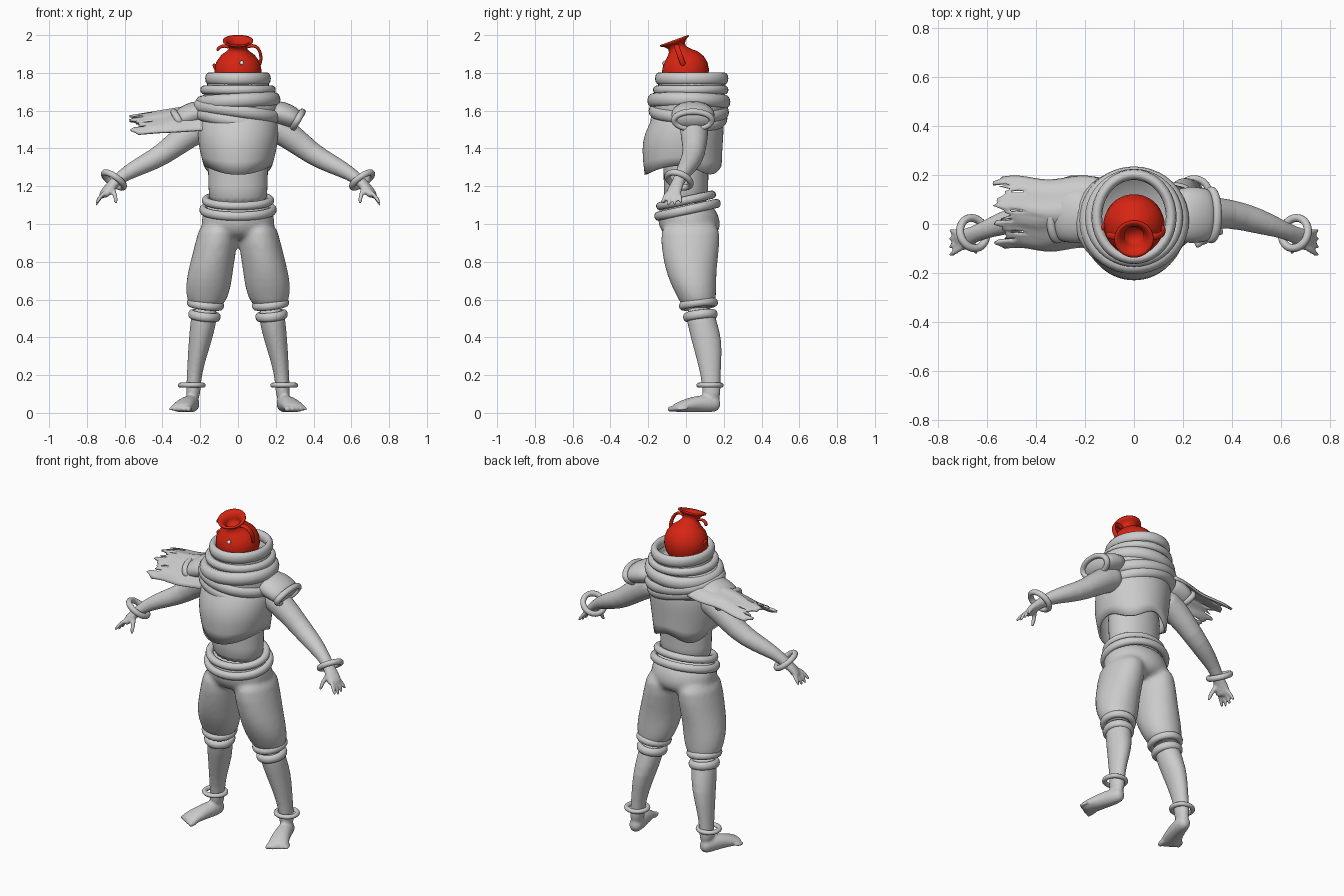
import bpy, bmesh, random
from math import sin, cos, pi, radians
from mathutils import Vector, Matrix

random.seed(4)
cube = bpy.data.objects.get("Cube")
if cube:
    bpy.data.objects.remove(cube)


def material(name, r, g, b):
    m = bpy.data.materials.new(name)
    m.use_nodes = True
    m.diffuse_color = (r, g, b, 1)
    m.node_tree.nodes["Principled BSDF"].inputs["Base Color"].default_value = (r, g, b, 1)
    return m


GREY = material("plain grey", .6, .6, .6)
RED = material("pot red", .68, .018, .006)
YELLOW = material("rim yellow", .66, .6, .01)
WHITE = material("eye white", .8, .8, .8)


def skin(bm, loops, closed=False, cap_start=True, cap_end=True):
    """Join loops of points into a tube, with optional caps."""
    rows = [[bm.verts.new(p) for p in loop] for loop in loops]
    n = len(rows[0])
    pairs = list(zip(rows, rows[1:]))
    if closed:
        pairs.append((rows[-1], rows[0]))
    for a, b in pairs:
        for i in range(n):
            k = (i + 1) % n
            bm.faces.new((a[i], a[k], b[k], b[i]))
    if not closed:
        if cap_start:
            bm.faces.new(rows[0])
        if cap_end:
            bm.faces.new(rows[-1])


def oval(c, u, v, ru, rv, n):
    return [Vector(c) + u * ru * cos(2 * pi * i / n) + v * rv * sin(2 * pi * i / n)
            for i in range(n)]


def stack(sections, n=20):
    """Level ovals, each given as x, y, z, half width, half depth."""
    X, Y = Vector((1, 0, 0)), Vector((0, 1, 0))
    return [oval(s[:3], X, Y, s[3], s[4], n) for s in sections]


def limb(sections, n=14):
    """Ovals square to a path, each given as x, y, z, half width, half height."""
    pts = [Vector(s[:3]) for s in sections]
    loops = []
    for i, s in enumerate(sections):
        t = pts[min(i + 1, len(pts) - 1)] - pts[max(i - 1, 0)]
        u = t.cross(Vector((0, 0, 1))).normalized()
        loops.append(oval(s[:3], u, u.cross(t).normalized(), s[3], s[4], n))
    return loops


def finish(name, bm, mats=(GREY,), mirror=False, subsurf=0, voxel=0, thick=0):
    bmesh.ops.recalc_face_normals(bm, faces=bm.faces)
    me = bpy.data.meshes.new(name)
    bm.to_mesh(me)
    bm.free()
    for m in mats:
        me.materials.append(m)
    for p in me.polygons:
        p.use_smooth = True
    ob = bpy.data.objects.new(name, me)
    bpy.context.collection.objects.link(ob)
    if subsurf:
        mod = ob.modifiers.new("round", 'SUBSURF')
        mod.levels = mod.render_levels = subsurf
    if thick:
        ob.modifiers.new("thickness", 'SOLIDIFY').thickness = thick
    if voxel:
        mod = ob.modifiers.new("merge", 'REMESH')
        mod.mode = 'VOXEL'
        mod.voxel_size = voxel
        mod.use_smooth_shade = True
        mod = ob.modifiers.new("soften", 'SMOOTH')
        mod.factor, mod.iterations = .5, 4
    if mirror:
        ob.modifiers.new("other side", 'MIRROR')
    return ob


def ring(name, centre, rx, ry, tube, tall, normal=(0, 0, 1), mirror=False):
    turn = Vector((0, 0, 1)).rotation_difference(Vector(normal)).to_matrix()
    loops = []
    for i in range(40):
        a = 2 * pi * i / 40
        loop = []
        for j in range(12):
            b = 2 * pi * j / 12
            out = tube * cos(b)
            p = Vector(((rx + out) * cos(a), (ry + out) * sin(a), tall * sin(b)))
            loop.append(Vector(centre) + turn @ p)
        loops.append(loop)
    bm = bmesh.new()
    skin(bm, loops, closed=True)
    return finish(name, bm, mirror=mirror)


# Trousers: hips and both legs merged
bm = bmesh.new()
skin(bm, stack([(0, 0, 1.13, .16, .13), (0, .01, 1.05, .195, .165),
                (0, .022, .98, .2, .17), (0, .022, .91, .15, .12)]))
for side in (1, -1):
    skin(bm, stack([(.1 * side, .025, 1.03, .1, .16), (.113 * side, .022, .9, .113, .16),
                    (.145 * side, .025, .76, .12, .138), (.157 * side, .042, .67, .123, .12),
                    (.165 * side, .06, .6, .108, .1), (.17 * side, .068, .55, .08, .085)]))
finish("trousers", bm, subsurf=1, voxel=.014)

# Belt and trouser cuffs
ring("belt_upper", (0, 0, 1.125), .17, .14, .022, .022, (0, -.22, 1))
ring("belt_lower", (0, .008, 1.075), .185, .16, .02, .024, (0, -.22, 1))
ring("cuffs_upper", (.172, .066, .575), .08, .085, .019, .022, (-.12, -.12, 1), True)
ring("cuffs_lower", (.178, .076, .515), .068, .074, .018, .024, (-.12, -.12, 1), True)

# Shins, feet and toes
bm = bmesh.new()
skin(bm, stack([(.172, .072, .57, .07, .075), (.183, .083, .48, .07, .08),
                (.2, .112, .38, .062, .083), (.225, .125, .25, .044, .06),
                (.236, .135, .15, .037, .048), (.24, .135, .05, .04, .05)]))
skin(bm, limb([(.233, .185, .042, .03, .034), (.243, .13, .05, .045, .05),
               (.27, .04, .047, .05, .044), (.297, -.03, .032, .062, .03),
               (.312, -.068, .022, .058, .02)]))
for i in range(5):
    x, y = .262 + .024 * i, -.082 + .012 * i
    r = .017 - .002 * i
    skin(bm, limb([(x - .01, y + .05, .022, r, r), (x, y, .021, r, r), (x + .004, y - .016, .018, r, r)], 8))
finish("legs", bm, mirror=True, subsurf=1, voxel=.008)
ring("anklets", (.245, .127, .147), .06, .058, .014, .013, mirror=True)

# Waist and breastplate with arched lower edge
bm = bmesh.new()
skin(bm, stack([(0, 0, 1.08, .165, .13), (0, 0, 1.2, .155, .115),
                (0, 0, 1.32, .165, .125), (0, 0, 1.42, .16, .12)]))
finish("waist", bm, subsurf=1)
loops = stack([(0, -.015, 1.31, .182, .205), (0, -.022, 1.4, .208, .215),
               (0, -.01, 1.48, .215, .21), (0, .01, 1.56, .212, .19),
               (0, .02, 1.63, .17, .15)], 32)
for i, p in enumerate(loops[0]):
    a = 2 * pi * i / 32
    p.z -= .05 * (sin(a) ** 2 if sin(a) < 0 else sin(2 * a) ** 2)
bm = bmesh.new()
skin(bm, loops, cap_start=False)
finish("breastplate", bm, subsurf=1, thick=.012)

# Arms, palms and fingers
bm = bmesh.new()
skin(bm, limb([(.14, .04, 1.54, .085, .085), (.27, .045, 1.475, .075, .075),
               (.39, .045, 1.37, .06, .06), (.5, .015, 1.315, .056, .052),
               (.6, -.02, 1.265, .038, .038), (.66, -.045, 1.215, .033, .028),
               (.7, -.065, 1.17, .048, .024), (.72, -.077, 1.14, .042, .018)]))
for i in range(4):
    y = -.128 + .034 * i
    drop = (.012, 0, 0, .015)[i]
    skin(bm, limb([(.695, -.065 + (y + .075) * .5, 1.18, .013, .013),
                   (.738, y * .9 - .005, 1.135, .012, .012),
                   (.754, y, 1.09 + drop, .009, .009)], 8))
skin(bm, limb([(.67, -.06, 1.2, .016, .016), (.648, -.1, 1.15, .015, .015),
               (.645, -.122, 1.1, .01, .01)], 8))
finish("arms", bm, mirror=True, subsurf=1, voxel=.008)
ring("bracelets", (.657, -.037, 1.233), .066, .062, .016, .017, (.54, -.3, -.8), True)

# Shoulder sleeves with rolled hems
bm = bmesh.new()
skin(bm, limb([(.15, .035, 1.6, .11, .06), (.23, .037, 1.585, .12, .07),
               (.29, .037, 1.56, .115, .062), (.325, .037, 1.54, .1, .05)]))
finish("sleeves", bm, mirror=True, subsurf=1)
ring("sleeve_hems", (.315, .037, 1.55), .052, .1, .016, .018, (.85, 0, -.5), True)

# Scarf wrap and its folds
bm = bmesh.new()
skin(bm, stack([(-.01, .015, 1.52, .19, .17), (-.01, .015, 1.55, .22, .195),
                (-.005, .015, 1.61, .225, .2), (0, .015, 1.66, .215, .2),
                (0, .02, 1.69, .18, .18), (0, .025, 1.7, .14, .15)], 32))
finish("scarf_wrap", bm, subsurf=1)
ring("scarf_fold_low", (-.012, .015, 1.55), .2, .175, .03, .036, (.2, -.05, 1))
ring("scarf_fold_middle", (-.005, .015, 1.595), .21, .185, .028, .034, (.14, .02, 1))
ring("scarf_fold_high", (0, .015, 1.65), .195, .19, .03, .038, (-.05, .02, 1))

# Open collar
bm = bmesh.new()
skin(bm, stack([(0, .03, 1.66, .175, .175), (0, .03, 1.73, .165, .178),
                (0, .03, 1.785, .16, .18), (0, .03, 1.785, .14, .16),
                (0, .03, 1.72, .14, .155), (0, .03, 1.7, .13, .15)], 32))
finish("collar", bm)
ring("collar_ring", (0, .025, 1.71), .178, .178, .022, .024)
ring("collar_rim", (0, .03, 1.77), .152, .172, .022, .033)

# Torn scarf tail
bm = bmesh.new()
rows, cols = 30, 16
grid = []
for j in range(rows + 1):
    v = j / rows
    end = -.535 - .035 * sin(pi * v * 7) - random.uniform(-.02, .03)
    line = []
    for i in range(cols + 1):
        u = i / cols
        x = -.14 + (end + .14) * u
        y = -.105 + .295 * v + .008 * sin(9 * u)
        arch = .1 * (1 - (2 * v - 1.2) ** 2) + .006 * sin(v * 16)
        line.append(bm.verts.new((x, y, 1.54 + .09 * (x + .2) + arch * (1 - .3 * u))))
    grid.append(line)
for j in range(rows):
    for i in range(cols):
        slit = (j in (6, 15, 23) and i in (13, 14)) or (j in (3, 11, 26) and i > 13)
        if not slit:
            bm.faces.new((grid[j][i], grid[j][i + 1], grid[j + 1][i + 1], grid[j + 1][i]))
finish("scarf_tail", bm, thick=.012)

# Pot head: turned body, yellow inside the mouth, split at the front of the neck
TILT = Matrix.Translation((0, 0, 1.803)) @ Matrix.Rotation(radians(20), 4, 'X')
profile = [(.06, -.11), (.1, -.07), (.12, -.025), (.125, .01), (.117, .05), (.095, .085),
           (.065, .11), (.048, .13), (.047, .148), (.062, .165), (.08, .173), (.08, .182),
           (.067, .18), (.05, .165), (.04, .145), (.037, .12)]
bm = bmesh.new()
seg = 40
skin(bm, stack([(0, 0, h, r, r) for r, h in profile], seg))
bm.faces.ensure_lookup_table()
for f in bm.faces:
    f.material_index = 1 if f.index >= 11 * seg else 0
front = [f for f in bm.faces if 8 * seg <= f.index < 14 * seg and f.index % seg == 30]
bmesh.ops.delete(bm, geom=front, context='FACES')
finish("pot_head", bm, (RED, YELLOW)).matrix_world = TILT

# Pot handles, one whole and one broken
paths = {"handle_left": [(.04, .138), (.075, .155), (.108, .14), (.122, .1), (.122, .06), (.108, .03)],
         "handle_stub_upper": [(-.04, .138), (-.075, .152), (-.1, .142), (-.112, .12)],
         "handle_stub_lower": [(-.108, .0), (-.125, .03), (-.128, .05)]}
for name, path in paths.items():
    bm = bmesh.new()
    loops = []
    for i, (x, z) in enumerate(path):
        a, b = path[max(i - 1, 0)], path[min(i + 1, len(path) - 1)]
        t = Vector((b[0] - a[0], 0, b[1] - a[1])).normalized()
        side = Vector((0, 1, 0))
        loops.append(oval((x, 0, z), side, side.cross(t), .015, .009, 10))
    skin(bm, loops)
    finish(name, bm, (RED,), subsurf=1).matrix_world = TILT

# Small eye plate
bm = bmesh.new()
bmesh.ops.create_cone(bm, cap_ends=True, segments=16, radius1=.012, radius2=.01, depth=.009)
aim = Vector((0, 0, 1)).rotation_difference(Vector((.2, -.65, .75))).to_matrix().to_4x4()
eye = finish("eye", bm, (WHITE,))
eye.matrix_world = TILT @ Matrix.Translation((.02, -.093, .088)) @ aim
